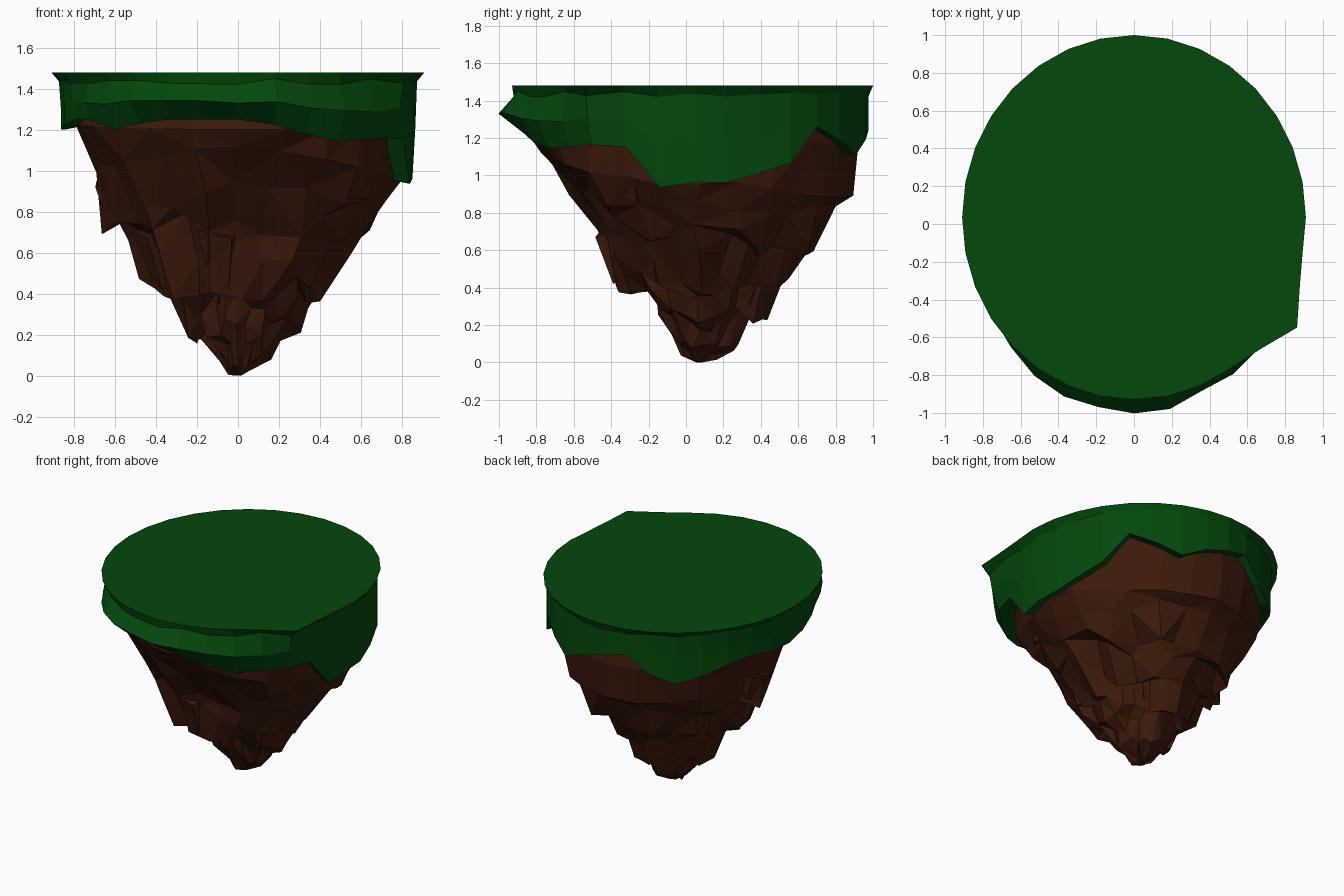
import bpy, bmesh, random
from math import sin, cos, pi, radians

if "Cube" in bpy.data.objects:
    bpy.data.objects.remove(bpy.data.objects["Cube"])

random.seed(11)
N = 32
CY = 0.035


def material(name, rgb):
    m = bpy.data.materials.new(name)
    m.diffuse_color = (*rgb, 1)
    m.use_nodes = True
    m.node_tree.nodes["Principled BSDF"].inputs["Base Color"].default_value = m.diffuse_color
    return m


def loft(name, rings, mat, triangulate=False):
    bm = bmesh.new()
    vr = [[bm.verts.new(p) for p in ring] for ring in rings]
    for a, b in zip(vr, vr[1:]):
        n = len(a)
        for i in range(n):
            j = (i + 1) % n
            bm.faces.new((a[i], b[i], b[j], a[j]))
    bm.faces.new(vr[0])
    bm.faces.new(vr[-1][::-1])
    if triangulate:
        bmesh.ops.triangulate(bm, faces=[f for f in bm.faces if len(f.verts) == 4])
    bmesh.ops.recalc_face_normals(bm, faces=bm.faces)
    me = bpy.data.meshes.new(name)
    bm.to_mesh(me)
    bm.free()
    me.materials.append(mat)
    ob = bpy.data.objects.new(name, me)
    bpy.context.collection.objects.link(ob)
    return ob


def lerp_table(table, d):
    for (a, u), (b, v) in zip(table, table[1:]):
        if a <= d <= b:
            return u + (v - u) * (d - a) / (b - a)


# Grass: flat lawn with a ragged skirt (degrees, height of the hanging edge)
HEM = [(0, .96), (5, 1.0), (15, .94), (26, 1.04), (37, 1.08), (45, 1.26), (56, 1.19),
       (67.5, 1.11), (80, 1.2), (101, 1.28), (112, 1.15), (123, 1.08), (142, 1.16), (153, 1.24),
       (164, 1.2), (180, 1.2), (200, 1.24), (208, 1.27), (225, 1.2), (243, 1.25), (270, 1.25),
       (284, 1.22), (300, 1.14), (325, 1.16), (336, 1.19), (346, .93), (360, .96)]
# Outward push of the bulging front, and how far out the hem hangs
BULGE = [(0, 0), (200, 0), (217, .045), (225, .06), (243, .115), (258, .11), (270, .125), (281, .125),
         (284, .085), (292, .08), (304, .085), (313, .06), (326, .02), (360, 0)]
FLARE = [(0, .935), (20, .95), (35, .98), (75, .98), (100, .97), (130, .95), (200, .95),
         (225, .94), (270, .94), (315, .95), (360, .935)]
# Pulled-out corner of the lawn at the front right
CORNER = {28: .03, 29: .125, 30: .04}


def ell(d, f, z):
    a = radians(d)
    return (.91 * f * cos(a), CY + .965 * f * sin(a), z)


rim, neck, belly, hem, inner, inner_top = [], [], [], [], [], []
for i in range(N):
    d = 360 * i / N
    h = lerp_table(HEM, d)
    c = CORNER.get(i, 0)
    b = lerp_table(BULGE, d)
    f = lerp_table(FLARE, d)
    rim.append(ell(d + c * 10, 1 + c, 1.48))
    neck.append(ell(d, max(f, .96) + c * .8 + b * .25, 1.45 - random.uniform(0, .03)))
    belly.append(ell(d, max(f, .95) + c * .6 + b, 1.42 - (1.42 - h) * random.uniform(.4, .55)))
    hem.append(ell(d, f + c * .4 + b * .1, h))
    inner.append(ell(d, f - .11, h + .02))
    inner_top.append(ell(d, f - .14, 1.38))
loft("grass_cap", [rim, neck, belly, hem, inner, inner_top],
     material("grass", (.001, .065, .004)))

# Rock: stepped outlines (radius, height) for right, back, left and front
RIGHT = [(.80, 1.2), (.79, .95), (.74, .82), (.65, .67), (.56, .63), (.40, .42),
         (.36, .40), (.31, .25), (.2, .17), (.17, .09), (.05, .03)]
BACK = [(.85, 1.15), (.81, .88), (.71, .82), (.62, .6), (.55, .6), (.48, .46),
        (.42, .46), (.35, .25), (.28, .28), (.2, .08), (.1, .03)]
LEFT = [(.79, 1.22), (.7, 1.0), (.64, .72), (.58, .73), (.55, .65), (.46, .41),
        (.36, .42), (.25, .21), (.19, .21), (.1, .08), (.03, .01)]
FRONT = [(.9, 1.2), (.86, 1.1), (.70, .9), (.57, .75), (.52, .6), (.47, .41),
         (.37, .44), (.25, .38), (.23, .27), (.15, .15), (.1, .05)]
SIDES = [RIGHT, BACK, LEFT, FRONT]
M = 24


def outline(level, d):
    q, t = int(d // 90) % 4, (d % 90) / 90
    t = (1 - cos(pi * t)) / 2
    a, b = SIDES[q][level], SIDES[(q + 1) % 4][level]
    return a[0] + (b[0] - a[0]) * t, a[1] + (b[1] - a[1]) * t


# ridges and grooves run down the cone column by column
groove = [random.choice((1.02, .96, .86)) for _ in range(M)]
rings = []
for k in range(-1, 11):
    ring = []
    for i in range(M):
        d = 360 * i / M
        r, z = outline(max(k, 0), d)
        if k < 0:
            r, z = r * .95, 1.42
        else:
            rough = min(1, k / 3)
            r *= 1 + rough * (groove[i] - 1 + random.uniform(-.07, .04))
            z = max(0, z + rough * random.uniform(-.06, .07) * (1 if k < 9 else .3))
            d += rough * random.uniform(-4, 4)
        a = radians(d)
        ring.append((r * cos(a), .07 + r * sin(a), z))
    rings.append(ring)
# blunt tip
rings.append([(.015 * cos(2 * pi * i / M), .07 + .015 * sin(2 * pi * i / M), 0) for i in range(M)])
rock_mat = material("rock", (.045, .0105, .0035))
loft("rock_cone", rings, rock_mat, True)


# Rock shards: tapered slabs hanging off the cone in staggered rows
def shard(idx, d, level, w, length):
    r, z = outline(level, d)
    r *= .98
    a = radians(d)

    def pt(rad, side, h):
        return (rad * cos(a) - side * sin(a), .07 + rad * sin(a) + side * cos(a), max(0.01, h))
    top, bot = z + length, z + .01
    r_top = r + length * .4
    u = [random.uniform(.6, 1.1) for _ in range(4)]
    upper = [pt(r_top - .03, -w * u[0], top), pt(r_top - .03, w * u[1], top - .04),
             pt(r_top - .16, w, top), pt(r_top - .16, -w, top)]
    lower = [pt(r, -w * .7 * u[2], bot + .06 * u[0]), pt(r, w * .7 * u[3], bot),
             pt(r - .1, w * .4, bot + .04), pt(r - .1, -w * .4, bot + .04)]
    loft(f"rock_shard_{idx}", [upper, lower], rock_mat, True)


n = 0
for level, count, w, length in [(2, 5, .12, .24), (5, 6, .09, .3), (7, 6, .06, .22)]:
    for i in range(count):
        d = (360 * i / count + level * 17 + random.uniform(-12, 12)) % 360
        shard(n, d, level, w, length)
        n += 1
